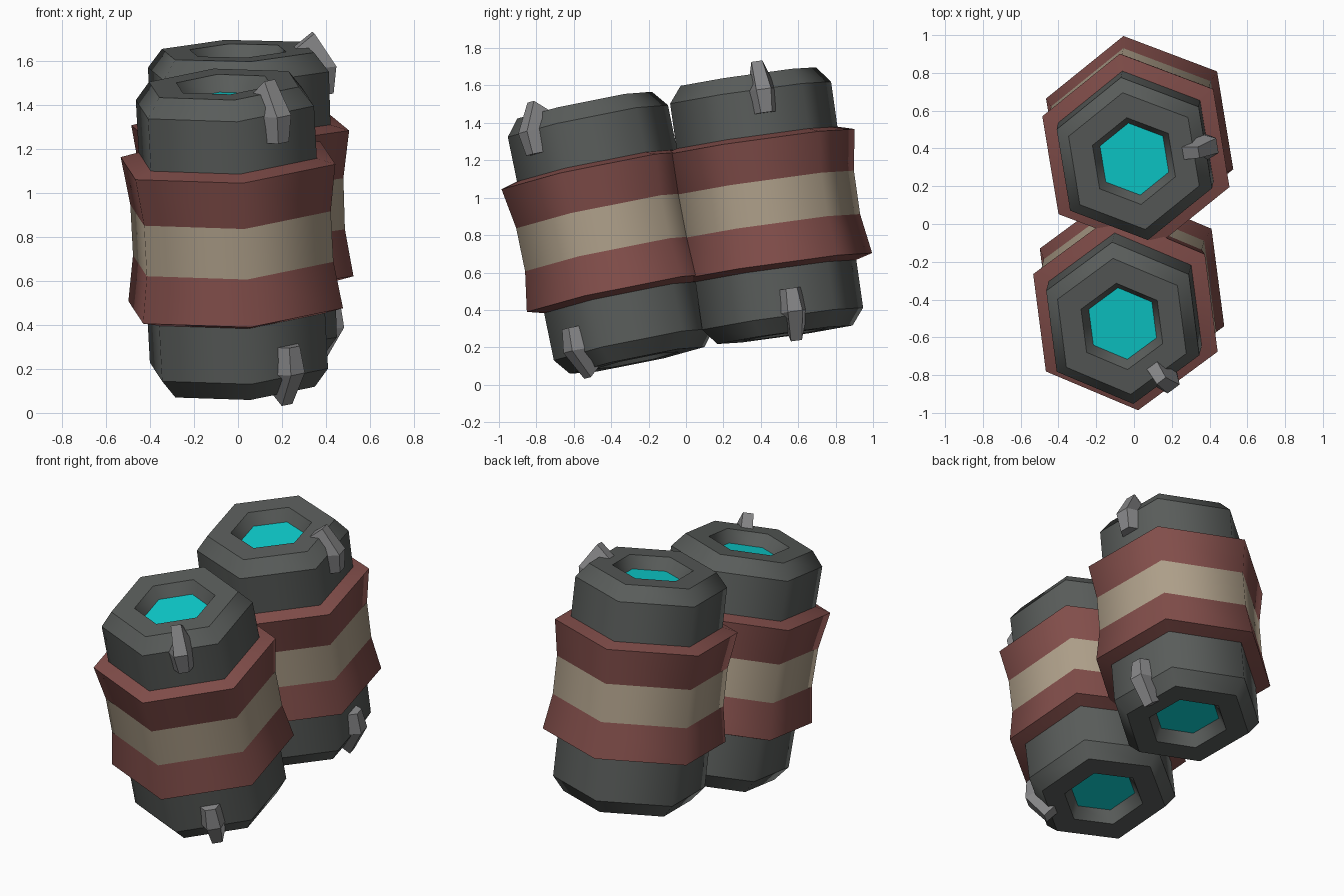
import bpy, bmesh, math
from mathutils import Vector, Matrix

if "Cube" in bpy.data.objects:
    bpy.data.objects.remove(bpy.data.objects["Cube"])


def material(name, rgb):
    m = bpy.data.materials.new(name)
    m.diffuse_color = (*rgb, 1)
    m.use_nodes = True
    m.node_tree.nodes["Principled BSDF"].inputs["Base Color"].default_value = m.diffuse_color
    return m


DARK = material("dark_grey_metal", (0.10, 0.108, 0.103))
RED = material("dull_red", (0.22, 0.075, 0.068))
TAN = material("tan", (0.42, 0.345, 0.25))
CYAN = material("glowing_cyan", (0.004, 0.62, 0.62))
LIGHT = material("light_grey_metal", (0.24, 0.24, 0.245))


def finish(bm, name, mats, frame):
    bmesh.ops.recalc_face_normals(bm, faces=bm.faces)
    me = bpy.data.meshes.new(name)
    bm.to_mesh(me)
    bm.free()
    for m in mats:
        me.materials.append(m)
    ob = bpy.data.objects.new(name, me)
    ob.matrix_world = frame
    bpy.context.collection.objects.link(ob)
    return ob


def hex_lathe(name, profile, slots, mats, turn, frame, cap_slot=None):
    """Six-sided lathe; sides shade smoothly, rings stay sharp."""
    bm = bmesh.new()
    rings = []
    for r, h in profile:
        rings.append([bm.verts.new((r * math.cos(turn + k * math.pi / 3),
                                    r * math.sin(turn + k * math.pi / 3), h)) for k in range(6)])
    for a, b, slot in zip(rings, rings[1:], slots):
        for k in range(6):
            j = (k + 1) % 6
            f = bm.faces.new((a[k], a[j], b[j], b[k]))
            f.material_index = slot
            f.smooth = True
    if cap_slot is not None:
        for ring in (rings[0], rings[-1]):
            bm.faces.new(ring).material_index = cap_slot
    for ring in rings:
        for k in range(6):
            e = bm.edges.get((ring[k], ring[(k + 1) % 6]))
            if e:
                e.smooth = False
    return finish(bm, name, mats, frame)


def clip(name, angle, side, frame):
    """Tapered bent claw gripping the chamfered rim."""
    # base radius, base height, outer radius, outer height, base half width, outer half width
    stations = [(0.25, 0.68, 0.35, 0.755, 0.035, 0.03),
                (0.34, 0.60, 0.445, 0.60, 0.085, 0.04),
                (0.36, 0.475, 0.43, 0.475, 0.068, 0.03)]
    bm = bmesh.new()
    loops = []
    for br, bh, cr, ch, bw, cw in stations:
        loops.append([bm.verts.new(p) for p in ((br, -bw, side * bh), (cr, -cw, side * ch),
                                                (cr, cw, side * ch), (br, bw, side * bh))])
    for a, b in zip(loops, loops[1:]):
        for k in range(4):
            j = (k + 1) % 4
            bm.faces.new((a[k], a[j], b[j], b[k]))
    bm.faces.new(loops[0])
    bm.faces.new(loops[-1])
    finish(bm, name, [LIGHT], frame @ Matrix.Rotation(angle, 4, 'Z'))


# Barrel body: floor, recess, end face, chamfer, side (mirrored below)
half = [(0.195, 0.615), (0.235, 0.69), (0.37, 0.69), (0.44, 0.603)]
body = half + [(r, -h - 0.015) for r, h in reversed(half)]

# Waisted sleeve with three stripes
sleeve = [(0.42, 0.365), (0.53, 0.335), (0.495, 0.115),
          (0.495, -0.12), (0.53, -0.335), (0.42, -0.365)]

# name, centre, axis, hexagon turn in degrees
barrels = [("front", (-0.028, -0.403, 0.82), (-0.035, -0.135, 0.655), -83),
           ("back", (0.02, 0.43, 0.965), (-0.02, -0.095, 0.67), -20.8)]

for label, centre, axis, deg in barrels:
    tilt = Vector((0, 0, 1)).rotation_difference(Vector(axis)).to_matrix().to_4x4()
    frame = Matrix.Translation(centre) @ tilt
    turn = math.radians(deg)
    hex_lathe(label + "_barrel", body, [0] * 7, [DARK, CYAN], turn, frame, cap_slot=1)
    hex_lathe(label + "_sleeve", sleeve, [0, 0, 1, 0, 0], [RED, TAN], turn, frame)
    # Claws sit on a flat side of the hexagon
    face = math.radians(-53 if label == "front" else 9.2)
    clip(label + "_upper_claw", face, 1, frame)
    clip(label + "_lower_claw", face, -1, frame)
